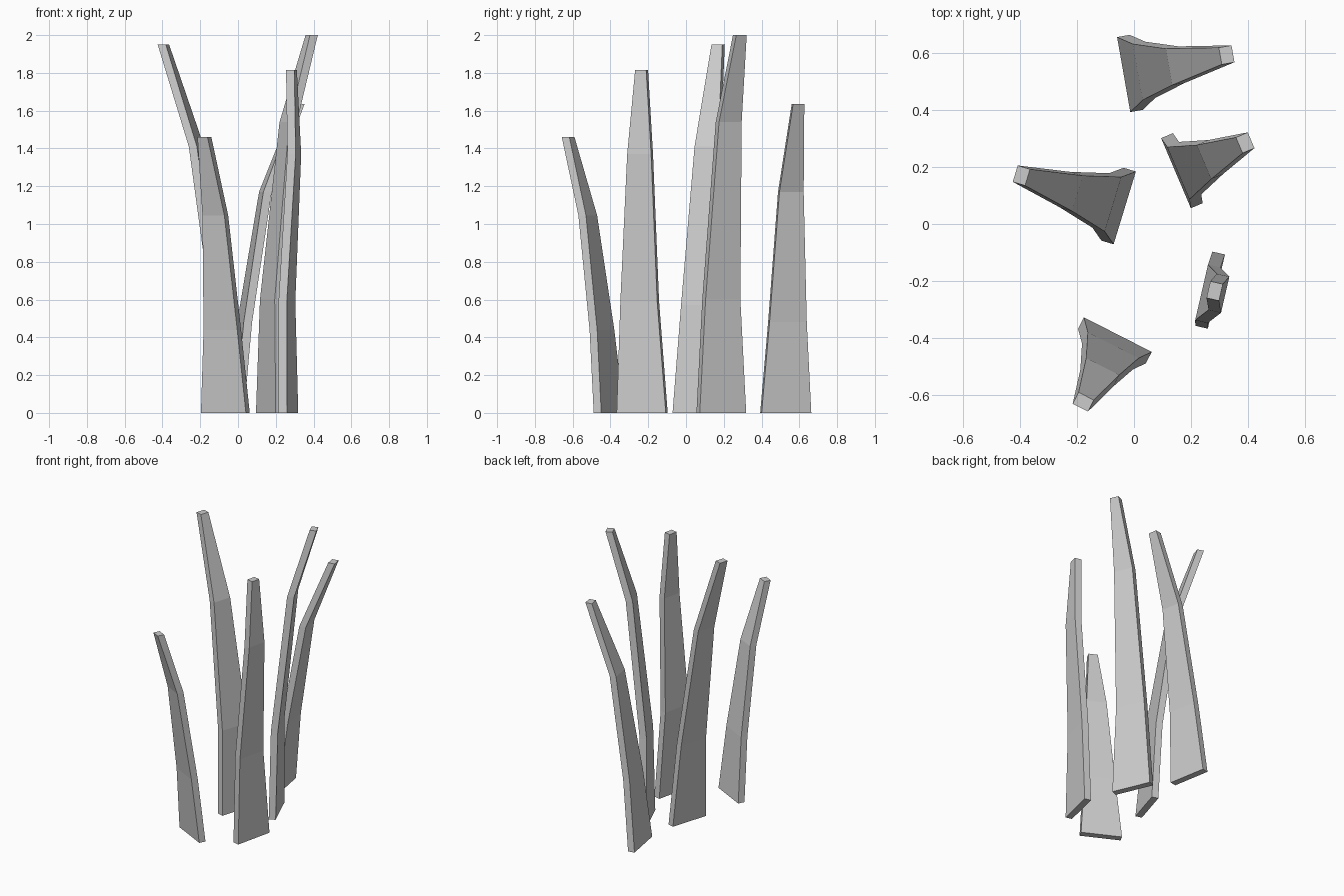
import bpy
from math import cos, sin, radians

if "Cube" in bpy.data.objects:
    bpy.data.objects.remove(bpy.data.objects["Cube"])

WIDTHS = (0.267, 0.2, 0.13, 0.06)   # blade width from root to tip
THICK = 0.045


def grass_blade(name, angle, spine):
    """Tapering four-sided blade; angle is its width direction, spine its ring centres."""
    a = radians(angle)
    verts, faces = [], []
    for (x, y, z), width in zip(spine, WIDTHS):
        for u, v in ((-1, -1), (1, -1), (1, 1), (-1, 1)):
            du, dv = u * width / 2, v * THICK / 2
            verts.append((x + du * cos(a) - dv * sin(a),
                          y + du * sin(a) + dv * cos(a), z))
    for r in range(len(spine) - 1):
        for i in range(4):
            j = (i + 1) % 4
            faces.append((4 * r + i, 4 * r + j, 4 * r + 4 + j, 4 * r + 4 + i))
    n = len(verts)
    faces += [(3, 2, 1, 0), (n - 4, n - 3, n - 2, n - 1)]   # root and tip caps
    mesh = bpy.data.meshes.new(name)
    mesh.from_pydata(verts, [], faces)
    bpy.context.collection.objects.link(bpy.data.objects.new(name, mesh))


# five blades leaning outwards
grass_blade("left_blade", 73, [(-.054, .063, 0), (-.095, .076, .57),
                               (-.22, .114, 1.41), (-.395, .17, 1.95)])
grass_blade("right_blade", 113, [(.168, .187, 0), (.176, .187, .6),
                                 (.266, .226, 1.54), (.39, .285, 2.0)])
grass_blade("back_blade", 100, [(-.014, .528, 0), (.035, .537, .48),
                                (.145, .555, 1.17), (.325, .593, 1.635)])
grass_blade("front_left_blade", -27, [(-.067, .0 - .408, 0), (-.083, -.445, .44),
                                      (-.12, -.52, 1.045), (-.178, -.624, 1.46)])
grass_blade("front_right_blade", 77, [(.267, -.232, 0), (.259, -.245, .59),
                                      (.298, -.243, 1.37), (.283, -.235, 1.815)])
